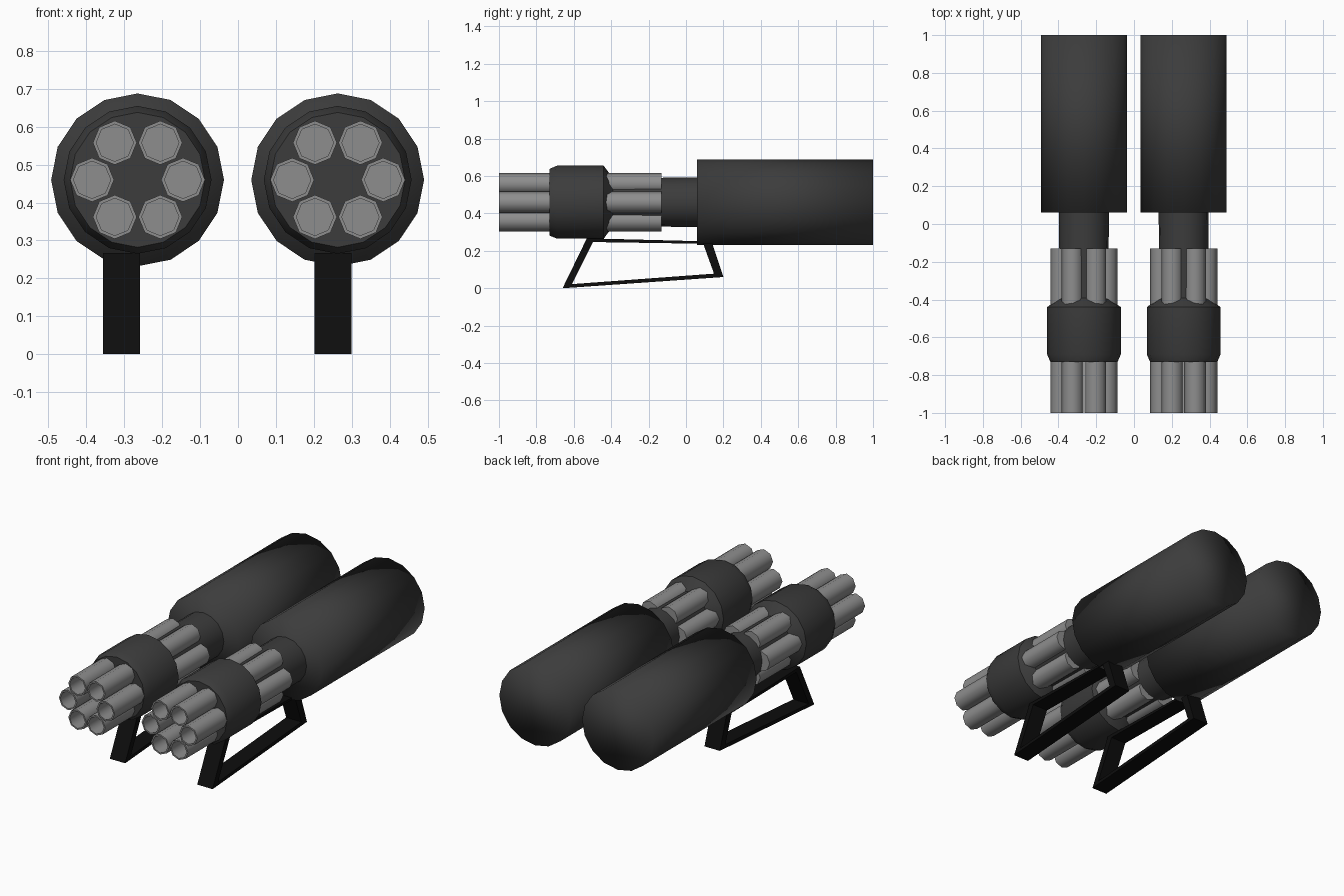
import bpy, bmesh
from math import sin, cos, pi, radians
from mathutils import Vector

cube = bpy.data.objects.get("Cube")
if cube:
    bpy.data.objects.remove(cube, do_unlink=True)


def material(name, value):
    m = bpy.data.materials.new(name)
    m.use_nodes = True
    colour = (value, value, value, 1)
    m.diffuse_color = colour
    m.node_tree.nodes["Principled BSDF"].inputs["Base Color"].default_value = colour
    return m


DARK = material("dark grey metal", 0.045)
STEEL = material("light grey steel", 0.27)
BLACK = material("black", 0.004)


def finish(name, bm, mat, angle):
    bmesh.ops.recalc_face_normals(bm, faces=bm.faces)
    me = bpy.data.meshes.new(name)
    bm.to_mesh(me)
    bm.free()
    me.materials.append(mat)
    ob = bpy.data.objects.new(name, me)
    bpy.context.collection.objects.link(ob)
    if angle:
        bpy.ops.object.select_all(action='DESELECT')
        ob.select_set(True)
        bpy.context.view_layer.objects.active = ob
        bpy.ops.object.shade_smooth_by_angle(angle=radians(angle))
    return ob


def lathe(name, x, z, profile, sides, mat, angle):
    """Turn (y, radius) points around an axis along y, closing both ends."""
    bm = bmesh.new()
    turns = [2 * pi * i / sides for i in range(sides)]
    rings = [[bm.verts.new((x + r * sin(a), y, z + r * cos(a))) for a in turns]
             for y, r in profile]
    for a, b in zip(rings, rings[1:]):
        for i in range(sides):
            j = (i + 1) % sides
            bm.faces.new((a[i], a[j], b[j], b[i]))
    bm.faces.new(rings[0])
    bm.faces.new(rings[-1])
    return finish(name, bm, mat, angle)


def frame(name, x, width, outer, inner):
    """Closed four-bar frame from (y, z) outlines."""
    bm = bmesh.new()
    loops = [[bm.verts.new((x + s * width / 2, y, z)) for y, z in pts]
             for s, pts in ((-1, outer), (1, outer), (1, inner), (-1, inner))]
    for k in range(4):
        a, b = loops[k], loops[(k + 1) % 4]
        for i in range(4):
            j = (i + 1) % 4
            bm.faces.new((a[i], a[j], b[j], b[i]))
    return finish(name, bm, BLACK, 0)


AXIS_Z = 0.46
for side, cx, stand_x in (("right", -0.265, -0.307), ("left", 0.263, 0.251)):
    # Large rear housing
    lathe(f"{side}_housing", cx, AXIS_Z, [(0.06, 0.228), (1.0, 0.228)], 16, DARK, 180)
    # Core between housing and collar
    lathe(f"{side}_core", cx, AXIS_Z, [(-0.5, 0.127), (0.1, 0.133)], 16, DARK, 40)
    # Collar clamping the barrels
    lathe(f"{side}_collar", cx, AXIS_Z,
          [(-0.73, 0.178), (-0.69, 0.195), (-0.44, 0.195), (-0.39, 0.127)], 16, DARK, 30)
    # Six hollow barrels
    for n in range(6):
        a = n * pi / 3
        lathe(f"{side}_barrel_{n + 1}", cx + 0.12 * cos(a), AXIS_Z + 0.113 * sin(a),
              [(-0.13, 0.058), (-1.0, 0.058), (-1.0, 0.049), (-0.75, 0.049)],
              8, STEEL, 50)
    # Trapezoid stand
    frame(f"{side}_stand", stand_x, 0.098,
          [(-0.66, 0.0), (-0.53, 0.267), (0.137, 0.25), (0.2, 0.06)],
          [(-0.61, 0.022), (-0.498, 0.247), (0.092, 0.238), (0.15, 0.078)])
